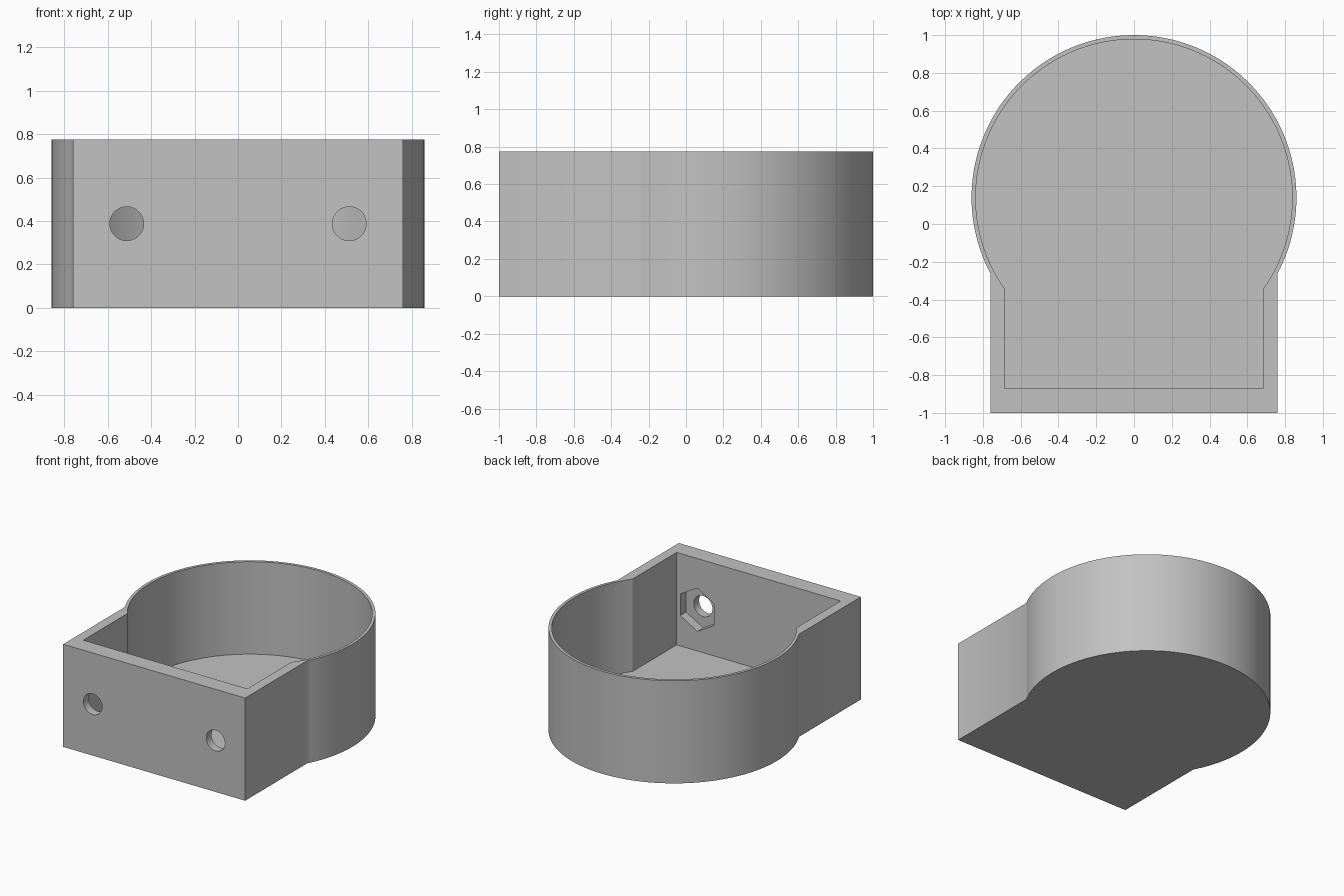
import bpy
import bmesh
from math import acos, cos, sin, pi, radians
from mathutils import Matrix

cube = bpy.data.objects.get("Cube")
if cube:
    bpy.data.objects.remove(cube, do_unlink=True)

HEIGHT = 0.775
FLOOR = 0.077
CENTRE_Y = 0.14
HOLE_X, HOLE_Z = 0.513, 0.388

grey = bpy.data.materials.new("plain grey")
grey.use_nodes = True
grey.diffuse_color = (0.54, 0.54, 0.54, 1)
grey.node_tree.nodes["Principled BSDF"].inputs["Base Color"].default_value = (0.54, 0.54, 0.54, 1)


def add_object(name, bm):
    bmesh.ops.recalc_face_normals(bm, faces=bm.faces)
    mesh = bpy.data.meshes.new(name)
    bm.to_mesh(mesh)
    bm.free()
    mesh.materials.append(grey)
    obj = bpy.data.objects.new(name, mesh)
    bpy.context.collection.objects.link(obj)
    return obj


def keyhole_prism(name, radius, half_width, front_y, z0, z1, steps=112):
    """Round drum merging into a straight-sided box at the front."""
    overlap = acos(half_width / radius)
    points = [(-half_width, front_y), (half_width, front_y)]
    for i in range(steps + 1):
        a = -overlap + (pi + 2 * overlap) * i / steps
        points.append((radius * cos(a), CENTRE_Y + radius * sin(a)))
    bm = bmesh.new()
    face = bm.faces.new([bm.verts.new((x, y, z0)) for x, y in points])
    extruded = bmesh.ops.extrude_face_region(bm, geom=[face])["geom"]
    verts = [g for g in extruded if isinstance(g, bmesh.types.BMVert)]
    bmesh.ops.translate(bm, verts=verts, vec=(0, 0, z1 - z0))
    return add_object(name, bm)


def front_cutter(name, x, sides, radius, y0, y1):
    """Prism lying along y, with a corner pointing up."""
    bm = bmesh.new()
    place = Matrix.Translation((x, (y0 + y1) / 2, HOLE_Z)) @ Matrix.Rotation(radians(90), 4, "X")
    bmesh.ops.create_cone(bm, cap_ends=True, segments=sides, radius1=radius,
                          radius2=radius, depth=y1 - y0, matrix=place)
    return add_object(name, bm)


# Outer shell and hollow interior
body = keyhole_prism("housing", 0.86, 0.76, -1.0, 0, HEIGHT)
cutters = [keyhole_prism("cavity_cutter", 0.838, 0.685, -0.867, FLOOR, HEIGHT + 0.1)]

# Screw holes through the front wall, with hexagonal nut pockets inside
for side in (-1, 1):
    cutters.append(front_cutter("screw_hole_cutter", side * HOLE_X, 48, 0.078, -1.1, -0.8))
    cutters.append(front_cutter("nut_pocket_cutter", side * HOLE_X, 6, 0.163, -0.937, -0.8))

bpy.ops.object.select_all(action="DESELECT")
bpy.context.view_layer.objects.active = body
body.select_set(True)
for cutter in cutters:
    cutter.hide_render = True
    mod = body.modifiers.new(cutter.name, "BOOLEAN")
    mod.operation = "DIFFERENCE"
    mod.solver = "EXACT"
    mod.object = cutter
    bpy.ops.object.modifier_apply(modifier=mod.name)
    bpy.data.objects.remove(cutter, do_unlink=True)

bpy.ops.object.shade_smooth_by_angle(angle=radians(30))
